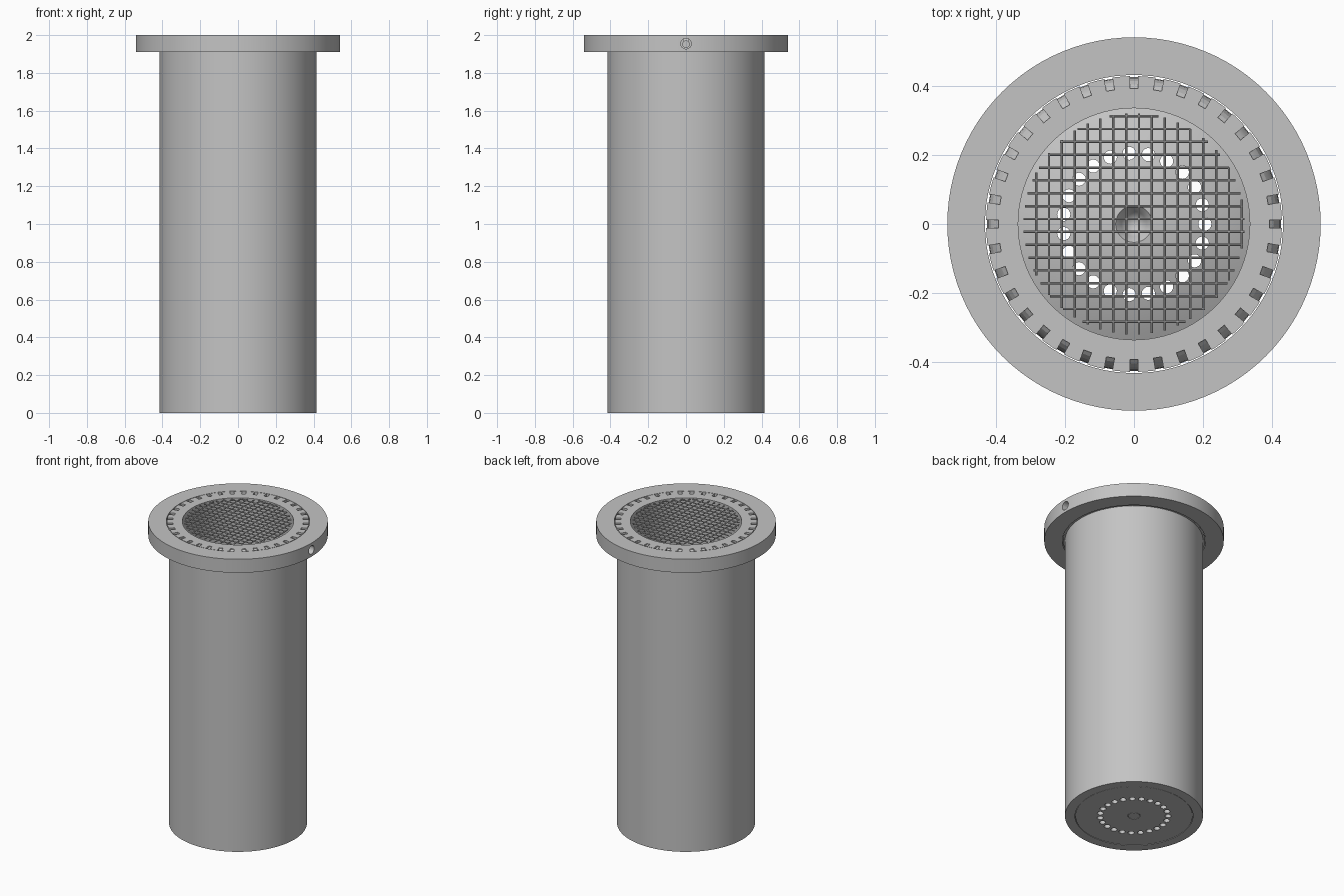
import bpy, bmesh, math
from mathutils import Matrix, Vector

if "Cube" in bpy.data.objects:
    bpy.data.objects.remove(bpy.data.objects["Cube"], do_unlink=True)

SIDES = 96
grey = bpy.data.materials.new("plain_grey")
grey.use_nodes = True
colour = (0.55, 0.55, 0.55, 1)
grey.diffuse_color = colour
grey.node_tree.nodes["Principled BSDF"].inputs["Base Color"].default_value = colour


def finish(name, bm, smooth=True):
    bmesh.ops.recalc_face_normals(bm, faces=bm.faces)
    mesh = bpy.data.meshes.new(name)
    bm.to_mesh(mesh)
    bm.free()
    mesh.materials.append(grey)
    obj = bpy.data.objects.new(name, mesh)
    bpy.context.collection.objects.link(obj)
    if smooth:
        shade(obj)
    return obj


def shade(obj):
    bpy.ops.object.select_all(action="DESELECT")
    obj.select_set(True)
    bpy.context.view_layer.objects.active = obj
    bpy.ops.object.shade_smooth_by_angle(angle=math.radians(25))


def lathe(name, profile, closed=True):
    """Spin an (r, z) profile around the vertical axis."""
    bm = bmesh.new()
    verts = [bm.verts.new((r, 0, z)) for r, z in profile]
    edges = [bm.edges.new(pair) for pair in zip(verts, verts[1:])]
    if closed:
        edges.append(bm.edges.new((verts[-1], verts[0])))
    bmesh.ops.spin(bm, geom=verts + edges, axis=(0, 0, 1), cent=(0, 0, 0),
                   angle=math.tau, steps=SIDES, use_merge=True)
    bmesh.ops.remove_doubles(bm, verts=bm.verts, dist=0.0001)
    return finish(name, bm)


def rod(bm, centre, axis, radius, length, sides):
    turn = Vector((0, 0, 1)).rotation_difference(Vector(axis)).to_matrix().to_4x4()
    bmesh.ops.create_cone(bm, cap_ends=True, segments=sides, radius1=radius,
                          radius2=radius, depth=length,
                          matrix=Matrix.Translation(centre) @ turn)


def cut(obj, cutter):
    cutter.hide_render = True
    mod = obj.modifiers.new("cut", "BOOLEAN")
    mod.operation, mod.solver, mod.object = "DIFFERENCE", "EXACT", cutter
    bpy.context.view_layer.objects.active = obj
    bpy.ops.object.modifier_apply(modifier=mod.name)
    bpy.data.objects.remove(cutter, do_unlink=True)
    shade(obj)


# Tube with a slightly wider collar at the top and a seat for the floor
tube = lathe("tube", [(0.335, 2), (0.428, 2), (0.428, 1.915), (0.415, 1.915),
                      (0.415, 0), (0.355, 0), (0.355, 0.06), (0.335, 0.06)])

# Slots around the collar, with a floor curving down and outwards
bm = bmesh.new()
slot = [(0.392, 2.02), (0.392, 1.995), (0.403, 1.985), (0.414, 1.968),
        (0.422, 1.942), (0.426, 1.90), (0.45, 1.90), (0.45, 2.02)]
for i in range(36):
    spin = Matrix.Rotation(math.tau * i / 36, 3, "Z")
    ends = [[bm.verts.new(spin @ Vector((r, y, z))) for r, z in slot]
            for y in (-0.012, 0.012)]
    bm.faces.new(ends[0])
    bm.faces.new(ends[1][::-1])
    for j in range(len(slot)):
        k = (j + 1) % len(slot)
        bm.faces.new((ends[0][j], ends[1][j], ends[1][k], ends[0][k]))
cut(tube, finish("slot_cutter", bm, False))

# Flange around the collar, with one screw hole on the left side
flange = lathe("flange", [(0.431, 1.91), (0.54, 1.91), (0.54, 2), (0.431, 2)])
bm = bmesh.new()
rod(bm, (0.5, 0, 1.955), (1, 0, 0), 0.028, 0.2, 24)
cut(flange, finish("screw_hole_cutter", bm, False))
bm = bmesh.new()
rod(bm, (0.46, 0, 1.952), (1, 0, 0), 0.02, 0.05, 24)
finish("set_screw", bm)

# Domed floor with a countersunk pit in the middle
dome = [(0.053 + 0.282 * i / 10, 0.16 - 0.75 * (0.053 + 0.282 * i / 10) ** 2)
        for i in range(11)]
floor = lathe("floor", [(0, 0.07), (0.036, 0.14)] + dome
              + [(0.335, 0.06), (0.352, 0.06), (0.352, 0.001),
                 (0.038, 0.001), (0.038, 0.02), (0, 0.02)], closed=False)

# Ring of drain holes through the floor
bm = bmesh.new()
for i in range(23):
    a = math.tau * i / 23
    rod(bm, (0.205 * math.cos(a), 0.205 * math.sin(a), 0.1), (0, 0, 1), 0.019, 0.4, 20)
cut(floor, finish("drain_cutter", bm, False))

# Plug closing the middle of the floor from below
bm = bmesh.new()
rod(bm, (0, 0, 0.011), (0, 0, 1), 0.035, 0.02, 32)
finish("centre_plug", bm)

# Round grille of crossed bars in the mouth of the tube
bm = bmesh.new()
for i in range(-9, 9):
    p = 0.0145 + 0.0372 * i
    if abs(p) < 0.318:
        length = 2 * math.sqrt(0.32 ** 2 - p * p)
        rod(bm, (p, 0, 1.997), (0, 1, 0), 0.0035, length, 8)
        rod(bm, (0, p, 1.997), (1, 0, 0), 0.0035, length, 8)
finish("grille", bm)
